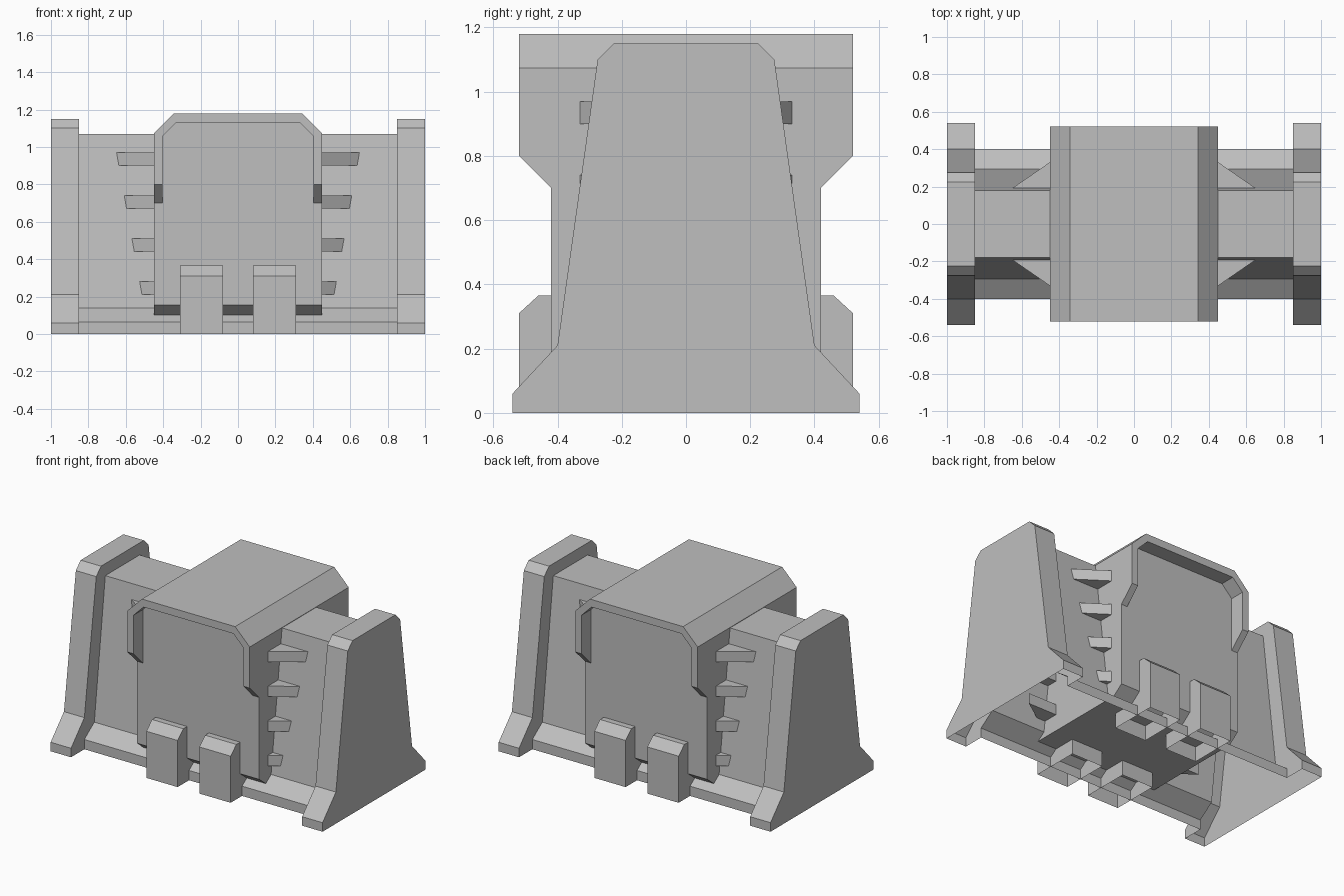
import bpy, bmesh

cube = bpy.data.objects.get("Cube")
if cube:
    bpy.data.objects.remove(cube, do_unlink=True)

grey = bpy.data.materials.new("concrete_grey")
grey.use_nodes = True
tone = (0.52, 0.52, 0.52, 1)
grey.diffuse_color = tone
for node in grey.node_tree.nodes:
    if node.type == 'BSDF_PRINCIPLED':
        node.inputs["Base Color"].default_value = tone


def mirrored(half):
    """Closed symmetric outline from its positive half, bottom to top."""
    return half + [(-a, b) for a, b in reversed(half)]


def prism(outline, start, end, axis):
    """Extrude an outline along an axis; the outline uses the other two."""
    def place(a, b, t):
        return {'X': (t, a, b), 'Y': (a, t, b), 'Z': (a, b, t)}[axis]
    bm = bmesh.new()
    low = [bm.verts.new(place(a, b, start)) for a, b in outline]
    high = [bm.verts.new(place(a, b, end)) for a, b in outline]
    bm.faces.new(low)
    bm.faces.new(high)
    for i in range(len(outline)):
        j = (i + 1) % len(outline)
        bm.faces.new((low[i], low[j], high[j], high[i]))
    bmesh.ops.recalc_face_normals(bm, faces=bm.faces)
    return bm


def open_bottom(bm):
    """Remove the faces resting on the ground."""
    floor = [f for f in bm.faces if all(v.co.z < 0.001 for v in f.verts)]
    bmesh.ops.delete(bm, geom=floor, context='FACES')


def make(name, bm):
    mesh = bpy.data.meshes.new(name)
    bm.to_mesh(mesh)
    bm.free()
    mesh.materials.clear()
    mesh.materials.append(grey)
    obj = bpy.data.objects.new(name, mesh)
    bpy.context.collection.objects.link(obj)
    return obj


# Barrier wall joined with its two end plates as one hollow shell
wall_half = [(0.40, 0), (0.40, 0.065), (0.295, 0.14), (0.18, 1.07)]
plate_half = [(0.54, 0), (0.54, 0.06), (0.40, 0.21), (0.275, 1.10), (0.225, 1.15)]
wall = make("barrier_wall", prism(mirrored(wall_half), -0.92, 0.92, 'X'))
plates = [make("end_plate", prism(mirrored(plate_half), min(s, s * 0.85), max(s, s * 0.85), 'X'))
          for s in (-1, 1)]
for plate in plates:
    mod = wall.modifiers.new("join_plate", 'BOOLEAN')
    mod.operation = 'UNION'
    mod.solver = 'EXACT'
    mod.object = plate
bpy.context.view_layer.update()
shell = bmesh.new()
shell.from_object(wall, bpy.context.evaluated_depsgraph_get())
open_bottom(shell)
for f in shell.faces:
    f.material_index = 0
make("barrier_shell", shell)
for obj in [wall] + plates:
    bpy.data.objects.remove(obj, do_unlink=True)

# Central block: chamfered top edges, tapered underside
core = prism(mirrored([(0.35, 0.10), (0.42, 0.155), (0.42, 1.18)]), -0.45, 0.45, 'X')
top_edges = [e for e in core.edges
             if all(v.co.z > 1.17 for v in e.verts)
             and abs(e.verts[0].co.x - e.verts[1].co.x) < 0.01]
bmesh.ops.bevel(core, geom=top_edges, offset=0.107, segments=1, affect='EDGES')
make("central_block", core)

# Hood frames overhanging the front and back of the block
arch = [(0.45, 0.70), (0.45, 1.073), (0.343, 1.18),
        (-0.343, 1.18), (-0.45, 1.073), (-0.45, 0.70),
        (-0.405, 0.70), (-0.405, 1.055), (-0.33, 1.13),
        (0.33, 1.13), (0.405, 1.055), (0.405, 0.70)]
for side, label in ((-1, "front"), (1, "back")):
    hood = prism(arch, side * 0.42, side * 0.52, 'Y')
    for v in hood.verts:
        if v.co.z < 0.71 and abs(v.co.y) > 0.5:
            v.co.z = 0.80
    make(label + "_hood", hood)

    # Short buttress posts with a chamfered top
    post = [(side * 0.20, 0), (side * 0.52, 0), (side * 0.52, 0.31),
            (side * 0.46, 0.365), (side * 0.20, 0.365)]
    for s in (-1, 1):
        bm = prism(post, min(s * 0.08, s * 0.31), max(s * 0.08, s * 0.31), 'X')
        open_bottom(bm)
        make(label + "_post", bm)

        # Stack of triangular fins between block and wall
        fin = [(s * 0.44, side * 0.337), (s * 0.66, side * 0.185), (s * 0.44, side * 0.185)]
        for i in range(4):
            base = 0.21 + i * 0.23
            make(label + "_fin", prism(fin, base, base + 0.07, 'Z'))
